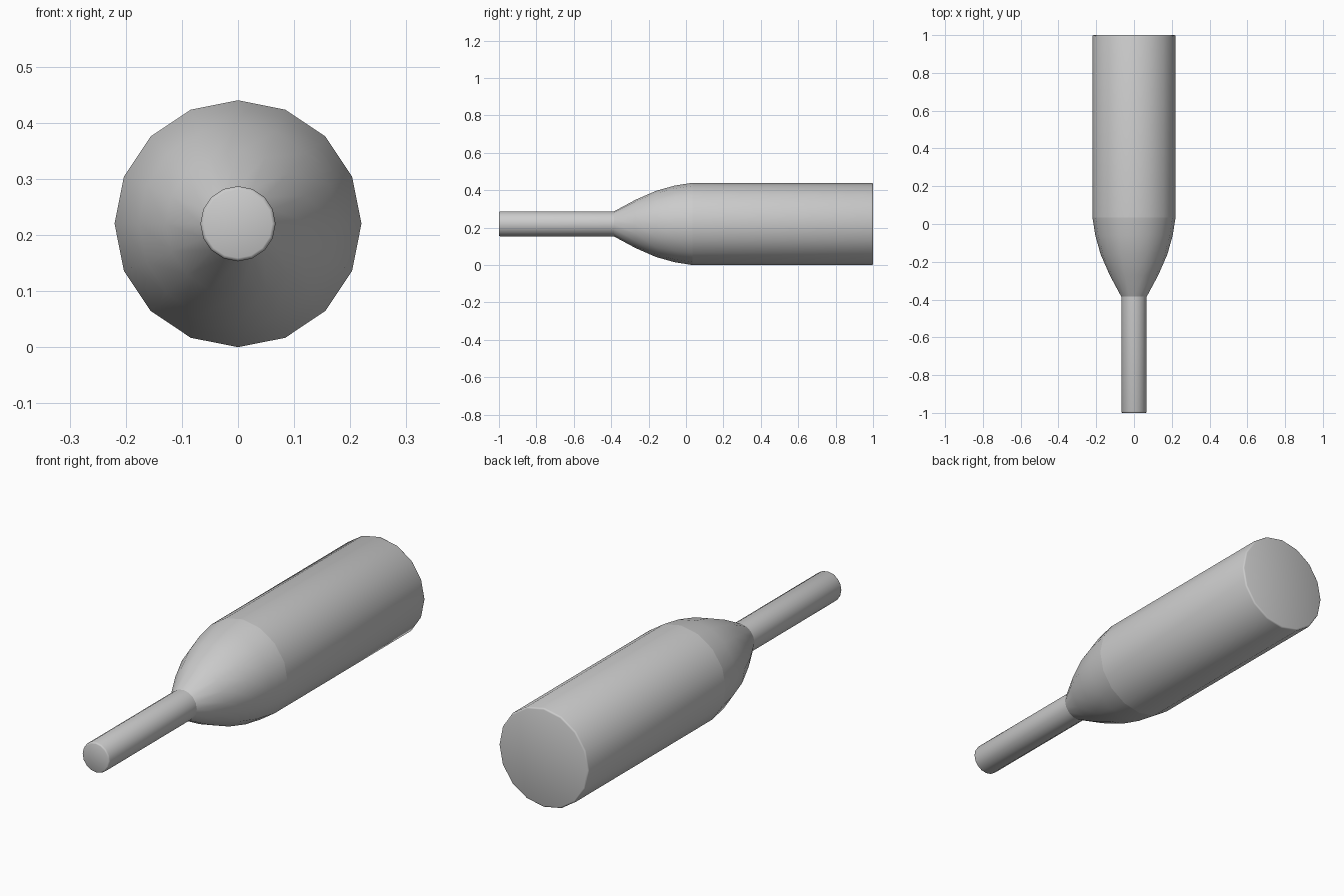
import bpy, bmesh, math

if "Cube" in bpy.data.objects:
    bpy.data.objects.remove(bpy.data.objects["Cube"])

SIDES = 16
AXIS_Z = 0.22


def lathe(name, profile, cap_start=False, cap_end=False):
    """Revolve (y, radius) pairs around the horizontal axis."""
    bm = bmesh.new()
    rings = []
    for y, r in profile:
        rings.append([bm.verts.new((r * math.sin(2 * math.pi * i / SIDES), y,
                                    AXIS_Z + r * math.cos(2 * math.pi * i / SIDES)))
                      for i in range(SIDES)])
    for a, b in zip(rings, rings[1:]):
        for i in range(SIDES):
            j = (i + 1) % SIDES
            bm.faces.new((a[i], a[j], b[j], b[i]))
    if cap_start:
        bm.faces.new(rings[0][::-1])
    if cap_end:
        bm.faces.new(rings[-1])
    # Outward normals: compare one side face with its radial direction
    bm.normal_update()
    bm.faces.ensure_lookup_table()
    bmesh.ops.recalc_face_normals(bm, faces=bm.faces)
    f = bm.faces[0]
    c = f.calc_center_median()
    if f.normal.x * c.x + f.normal.z * (c.z - AXIS_Z) < 0:
        bmesh.ops.reverse_faces(bm, faces=bm.faces)
    me = bpy.data.meshes.new(name)
    bm.to_mesh(me)
    bm.free()
    ob = bpy.data.objects.new(name, me)
    bpy.context.collection.objects.link(ob)
    bpy.ops.object.select_all(action='DESELECT')
    ob.select_set(True)
    bpy.context.view_layer.objects.active = ob
    bpy.ops.object.shade_smooth_by_angle(angle=math.radians(50))
    return ob


# Thin stem with a softened front rim
lathe("stem", [(-1.0, 0.061), (-0.998, 0.065), (-0.993, 0.067), (-0.385, 0.067)],
      cap_start=True)

# Curved shoulder between stem and barrel
lathe("shoulder", [(-0.385, 0.067), (-0.27, 0.129), (-0.16, 0.177),
                   (-0.06, 0.205), (0.035, 0.22)])

# Wide barrel with a softened back rim
lathe("barrel", [(0.035, 0.22), (0.993, 0.22), (0.998, 0.218), (1.0, 0.213)],
      cap_end=True)
